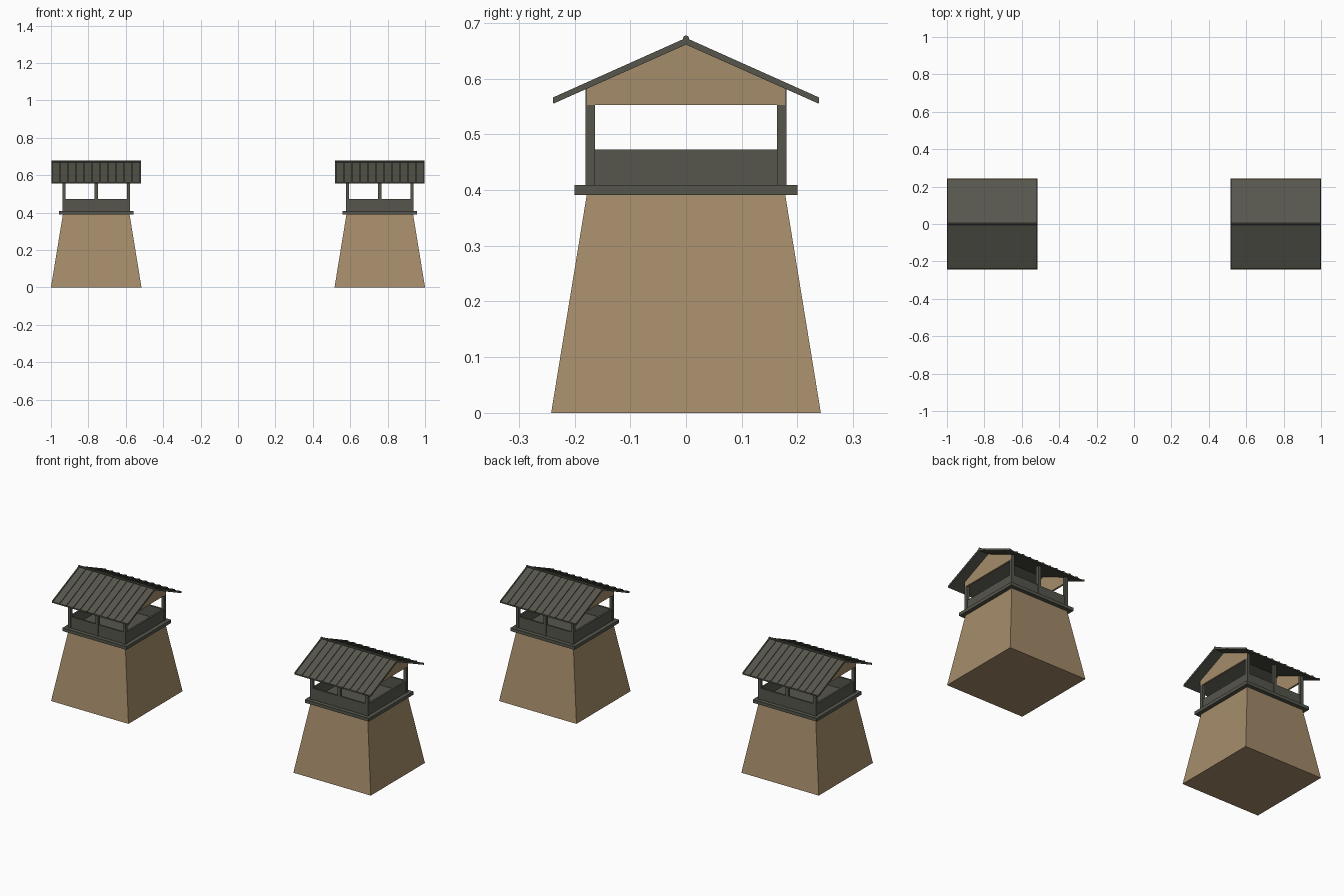
import bpy, bmesh, math
from mathutils import Matrix

if "Cube" in bpy.data.objects:
    bpy.data.objects.remove(bpy.data.objects["Cube"])


def material(name, rgb):
    m = bpy.data.materials.new(name)
    m.diffuse_color = (*rgb, 1)
    m.use_nodes = True
    m.node_tree.nodes["Principled BSDF"].inputs["Base Color"].default_value = m.diffuse_color
    return m


TAN = material("tan wall", (0.376, 0.262, 0.144))
DARK = material("dark timber", (0.093, 0.093, 0.074))


def finish(name, bm, mat):
    bmesh.ops.recalc_face_normals(bm, faces=bm.faces)
    me = bpy.data.meshes.new(name)
    bm.to_mesh(me)
    bm.free()
    me.materials.append(mat)
    ob = bpy.data.objects.new(name, me)
    bpy.context.collection.objects.link(ob)
    return ob


def box(name, x0, x1, y0, y1, z0, z1, mat):
    bm = bmesh.new()
    bmesh.ops.create_cube(bm, size=1)
    for v in bm.verts:
        v.co.x = x1 if v.co.x > 0 else x0
        v.co.y = y1 if v.co.y > 0 else y0
        v.co.z = z1 if v.co.z > 0 else z0
    return finish(name, bm, mat)


def extrude_x(name, profile, x0, x1, mat):
    """Extrude a closed (y, z) outline along x."""
    bm = bmesh.new()
    a = [bm.verts.new((x0, y, z)) for y, z in profile]
    b = [bm.verts.new((x1, y, z)) for y, z in profile]
    bm.faces.new(a)
    bm.faces.new(b[::-1])
    n = len(a)
    for i in range(n):
        j = (i + 1) % n
        bm.faces.new((a[i], b[i], b[j], a[j]))
    return finish(name, bm, mat)


def chevron(ridge_low, ridge_high, eave_low, eave_high, half):
    return [(-half, eave_low), (0, ridge_low), (half, eave_low),
            (half, eave_high), (0, ridge_high), (-half, eave_high)]


def tower(cx, side):
    # tapered base
    bm = bmesh.new()
    bmesh.ops.create_cube(bm, size=1)
    for v in bm.verts:
        top = v.co.z > 0
        h = 0.178 if top else 0.242
        v.co = (cx + math.copysign(h, v.co.x), math.copysign(h, v.co.y), 0.392 if top else 0)
    finish(side + "_base", bm, TAN)

    # platform floor
    box(side + "_platform", cx - 0.2, cx + 0.2, -0.2, 0.2, 0.391, 0.409, DARK)

    # posts: corners plus one in the middle of front and back
    for sy, face in ((-1, "front"), (1, "back")):
        for sx, pos in ((-1, "left"), (0, "middle"), (1, "right")):
            px, py, r = cx + sx * 0.172, sy * 0.172, 0.0085
            box(f"{side}_{face}_{pos}_post", px - r, px + r, py - r, py + r, 0.405, 0.582, DARK)
        # front and back parapets
        y = sy * 0.172
        box(f"{side}_{face}_parapet", cx - 0.17, cx + 0.17, y - 0.005, y + 0.005, 0.405, 0.473, DARK)

    # side parapets and gable walls
    gable = [(-0.178, 0.553), (0.178, 0.553), (0.178, 0.582), (0, 0.663), (-0.178, 0.582)]
    for sx, pos in ((-1, "left"), (1, "right")):
        x = cx + sx * 0.172
        box(f"{side}_{pos}_parapet", x - 0.005, x + 0.005, -0.17, 0.17, 0.405, 0.473, DARK)
        x = cx + sx * 0.176
        extrude_x(f"{side}_{pos}_gable", gable, x - 0.005, x + 0.005, TAN)

    # roof slab
    extrude_x(side + "_roof", chevron(0.661, 0.669, 0.555, 0.562, 0.238), cx - 0.238, cx + 0.238, DARK)
    # raised roof ribs
    rib = chevron(0.666, 0.673, 0.556, 0.566, 0.239)
    for i in range(12):
        x = cx - 0.2355 + i * 0.471 / 11
        extrude_x(f"{side}_roof_rib_{i + 1}", rib, x - 0.003, x + 0.003, DARK)
    # ridge pole
    bm = bmesh.new()
    bmesh.ops.create_cone(bm, cap_ends=True, segments=8, radius1=0.0055, radius2=0.0055, depth=0.478,
                          matrix=Matrix.Translation((cx, 0, 0.672)) @ Matrix.Rotation(math.pi / 2, 4, 'Y'))
    finish(side + "_ridge_pole", bm, DARK)


tower(-0.758, "left_tower")
tower(0.758, "right_tower")
